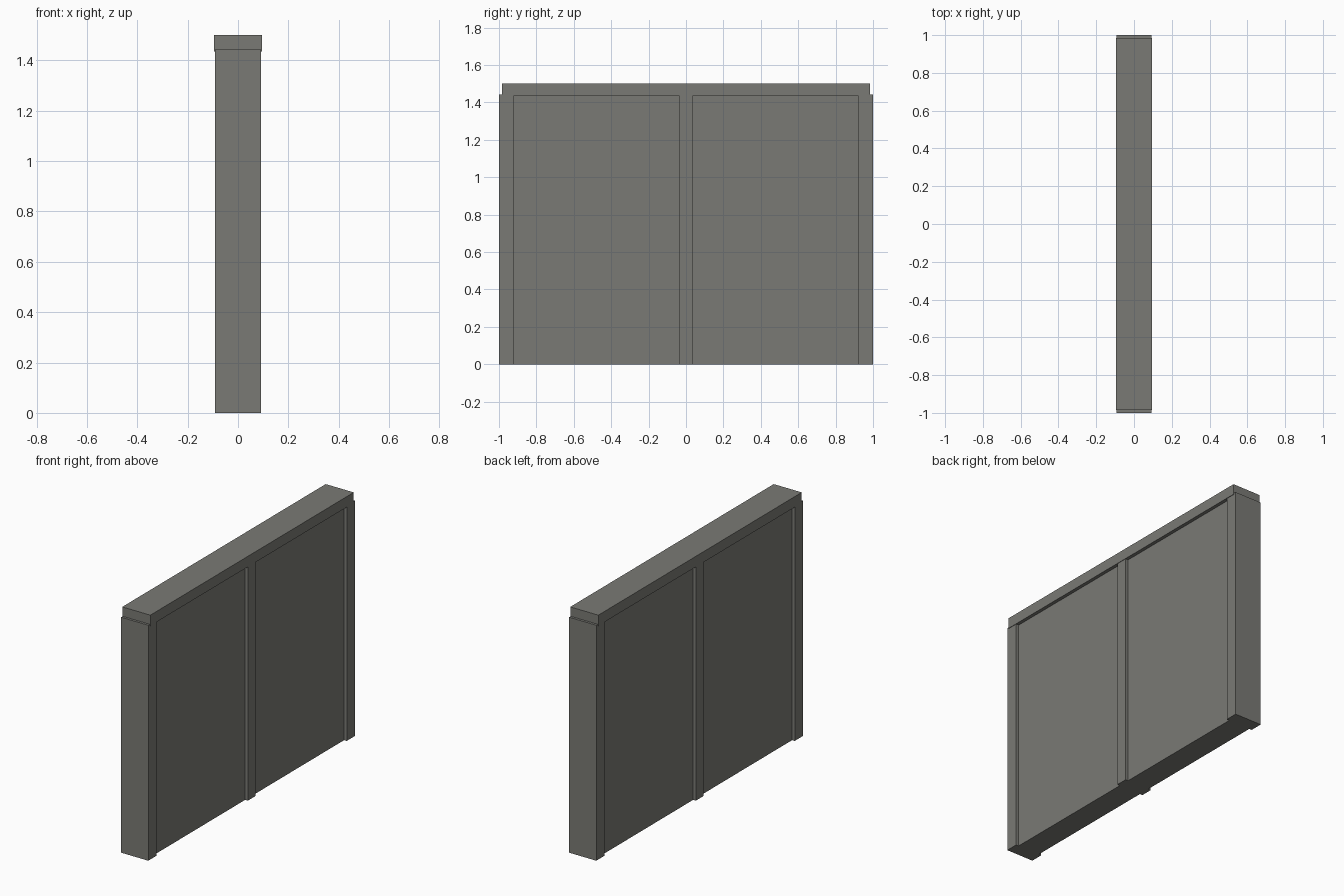
import bpy
import bmesh
from mathutils import Matrix

cube = bpy.data.objects.get("Cube")
if cube:
    bpy.data.objects.remove(cube, do_unlink=True)

grey = bpy.data.materials.new("warm_grey_concrete")
grey.use_nodes = True
colour = (0.195, 0.195, 0.178, 1.0)
grey.diffuse_color = colour
shader = grey.node_tree.nodes["Principled BSDF"]
shader.inputs["Base Color"].default_value = colour
shader.inputs["Roughness"].default_value = 0.9


def box(name, x, y, z):
    """Flat-sided block from (low, high) ranges."""
    bm = bmesh.new()
    bmesh.ops.create_cube(bm, size=1)
    size = [r[1] - r[0] for r in (x, y, z)]
    centre = [(r[0] + r[1]) / 2 for r in (x, y, z)]
    bm.transform(Matrix.Translation(centre) @ Matrix.Diagonal((*size, 1)))
    mesh = bpy.data.meshes.new(name)
    bm.to_mesh(mesh)
    bm.free()
    mesh.materials.append(grey)
    obj = bpy.data.objects.new(name, mesh)
    bpy.context.collection.objects.link(obj)
    return obj


post_x = (-0.092, 0.092)
panel_x = (-0.074, 0.074)
post_top, cap_bottom = 1.443, 1.435

# Full-thickness posts at both ends and in the middle
box("front_post", post_x, (-1, -0.922), (0, post_top))
box("middle_post", post_x, (-0.036, 0.036), (0, cap_bottom))
box("back_post", post_x, (0.922, 1), (0, post_top))

# Recessed wall panels between the posts
box("front_panel", panel_x, (-0.922, -0.036), (0, cap_bottom))
box("back_panel", panel_x, (0.036, 0.922), (0, cap_bottom))

# Coping along the top, slightly wider and shorter than the wall
box("top_cap", (-0.095, 0.095), (-0.985, 0.985), (cap_bottom, 1.5))
